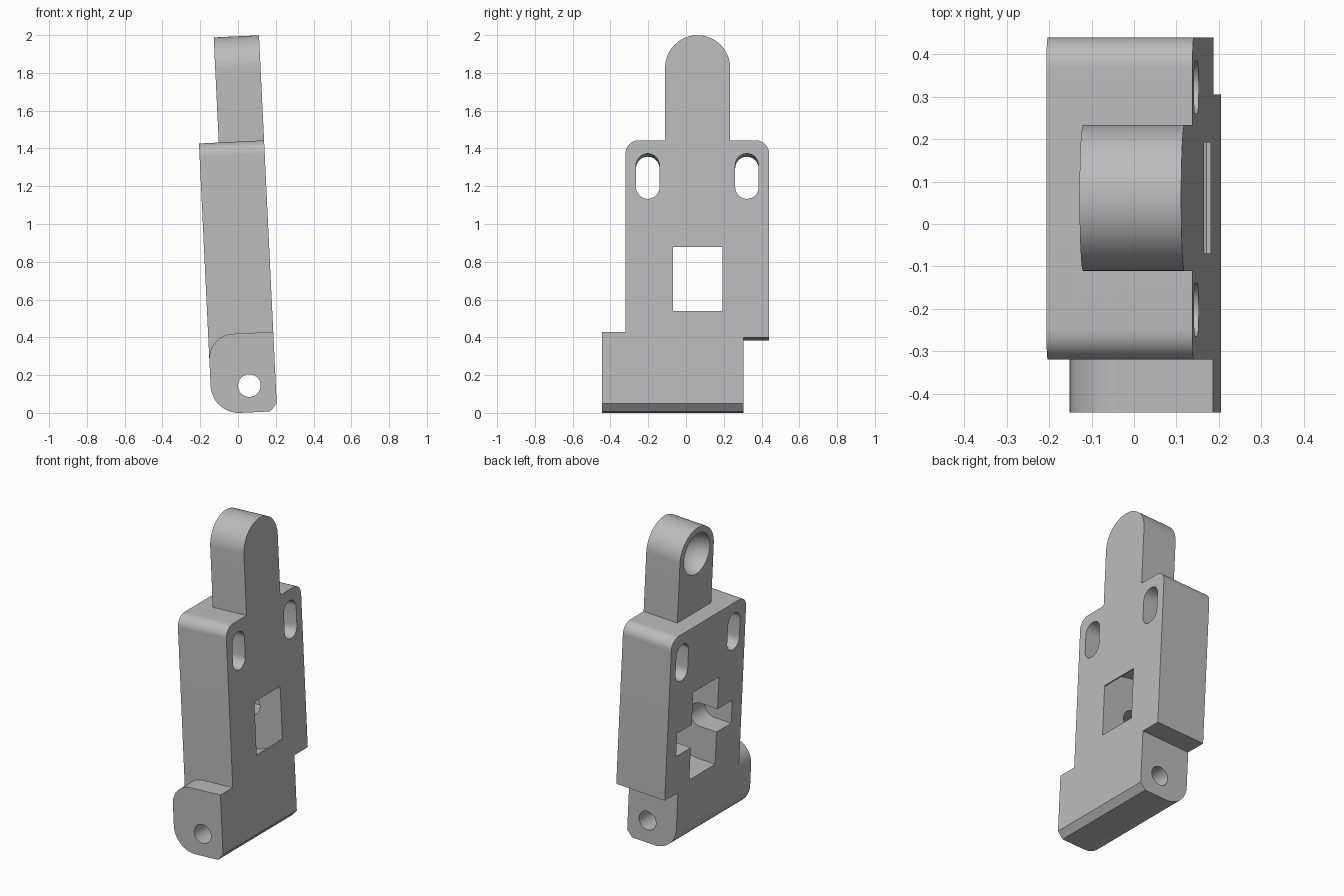
import bpy, bmesh
from math import sin, cos, radians
from mathutils import Matrix, Vector

if "Cube" in bpy.data.objects:
    bpy.data.objects.remove(bpy.data.objects["Cube"])

LEFT, RIGHT = -0.138, 0.207      # thickness of the plate
MID = 0.0615                     # centre line of arm and opening

grey = bpy.data.materials.new("plain grey")
grey.use_nodes = True
grey.diffuse_color = (0.5, 0.5, 0.5, 1)
grey.node_tree.nodes["Principled BSDF"].inputs["Base Color"].default_value = (0.5, 0.5, 0.5, 1)


def arc(a, b, r, start, end, n=16):
    """Points on an arc, angles in degrees."""
    steps = [radians(start + (end - start) * i / n) for i in range(n + 1)]
    return [(a + r * cos(t), b + r * sin(t)) for t in steps]


def finish(name, bm):
    bmesh.ops.recalc_face_normals(bm, faces=bm.faces)
    mesh = bpy.data.meshes.new(name)
    bm.to_mesh(mesh)
    bm.free()
    mesh.materials.append(grey)
    ob = bpy.data.objects.new(name, mesh)
    bpy.context.collection.objects.link(ob)
    return ob


def prism(name, profile, axis, lo, hi):
    """Extrude a profile along x (profile is y, z) or along y (profile is x, z)."""
    place = (lambda p, d: (d, p[0], p[1])) if axis == "x" else (lambda p, d: (p[0], d, p[1]))
    bm = bmesh.new()
    face = bm.faces.new([bm.verts.new(place(p, lo)) for p in profile])
    new = bmesh.ops.extrude_face_region(bm, geom=[face])["geom"]
    shift = Vector(place((0, 0), hi - lo))
    bmesh.ops.translate(bm, vec=shift, verts=[v for v in new if isinstance(v, bmesh.types.BMVert)])
    return finish(name, bm)


def rect(a0, a1, b0, b1):
    return [(a0, b0), (a1, b0), (a1, b1), (a0, b1)]


def combine(target, other, operation):
    mod = target.modifiers.new("solid", "BOOLEAN")
    mod.operation, mod.solver, mod.object = operation, "EXACT", other
    other.hide_render = True
    bpy.context.view_layer.objects.active = target
    bpy.ops.object.modifier_apply(modifier=mod.name)
    bpy.data.objects.remove(other)


# Main plate with rounded upper corners and a step at the lower back
plate = [(-0.32, 0.2), (0.305, 0.2), (0.305, 0.39), (0.44, 0.39)]
plate += arc(0.37, 1.365, 0.07, 0, 90) + arc(-0.25, 1.365, 0.07, 90, 180)
housing = prism("hinged_housing", plate, "x", LEFT, RIGHT)

# Rounded foot carrying the pivot
foot = [(0.17, 0), (RIGHT, 0.04), (RIGHT, 0.42)]
foot += arc(LEFT + 0.13, 0.29, 0.13, 90, 180) + arc(LEFT + 0.15, 0.15, 0.15, 180, 270)
combine(housing, prism("foot", foot, "y", -0.445, 0.305), "UNION")

# Upper arm with a round end
arm = [(MID - 0.172, 1.3), (MID + 0.172, 1.3)] + arc(MID, 1.82, 0.172, 0, 180, 40)
combine(housing, prism("arm", arm, "x", -0.033, RIGHT), "UNION")

# Pivot hole through the foot
cutters = [prism("pivot_hole", arc(0.067, 0.142, 0.06, 0, 354, 59), "y", -0.6, 0.6)]

# Two elongated mounting slots
for y in (-0.2025, 0.3225):
    slot = arc(y, 1.303, 0.062, 0, 180) + arc(y, 1.187, 0.062, 180, 360)
    cutters.append(prism("mounting_slot", slot, "x", -0.4, 0.4))

# Wheel opening: window, round cavity, open side, and axle groove
axle_x, axle_z = -0.02, 0.715
cutters.append(prism("window", rect(MID - 0.131, MID + 0.131, 0.53, 0.87), "x", -0.1, 0.4))
cavity = [(-0.4, axle_z - 0.285)] + arc(axle_x, axle_z, 0.285, -90, -40) \
    + arc(axle_x, axle_z, 0.285, 40, 90) + [(-0.4, axle_z + 0.285)]
cutters.append(prism("wheel_cavity", cavity, "y", MID - 0.131, MID + 0.131))
groove = [(-0.4, axle_z - 0.075)] + arc(axle_x, axle_z, 0.075, -90, 90) + [(-0.4, axle_z + 0.075)]
cutters.append(prism("axle_groove", groove, "y", MID - 0.28, MID + 0.28))

# Round socket in the arm
bm = bmesh.new()
bmesh.ops.create_uvsphere(bm, u_segments=40, v_segments=20, radius=0.132,
                          matrix=Matrix.Translation((-0.033, MID, 1.82)) @ Matrix.Rotation(radians(90), 4, "Y"))
cutters.append(finish("socket", bm))

for cutter in cutters:
    combine(housing, cutter, "DIFFERENCE")

# Lean the whole part and stand it on the ground
housing.data.transform(Matrix.Rotation(radians(-2.75), 4, "Y"))
lowest = min(v.co.z for v in housing.data.vertices)
housing.data.transform(Matrix.Translation((0, 0, -lowest)))

bpy.ops.object.select_all(action="DESELECT")
housing.select_set(True)
bpy.context.view_layer.objects.active = housing
bpy.ops.object.shade_smooth_by_angle(angle=radians(30))
